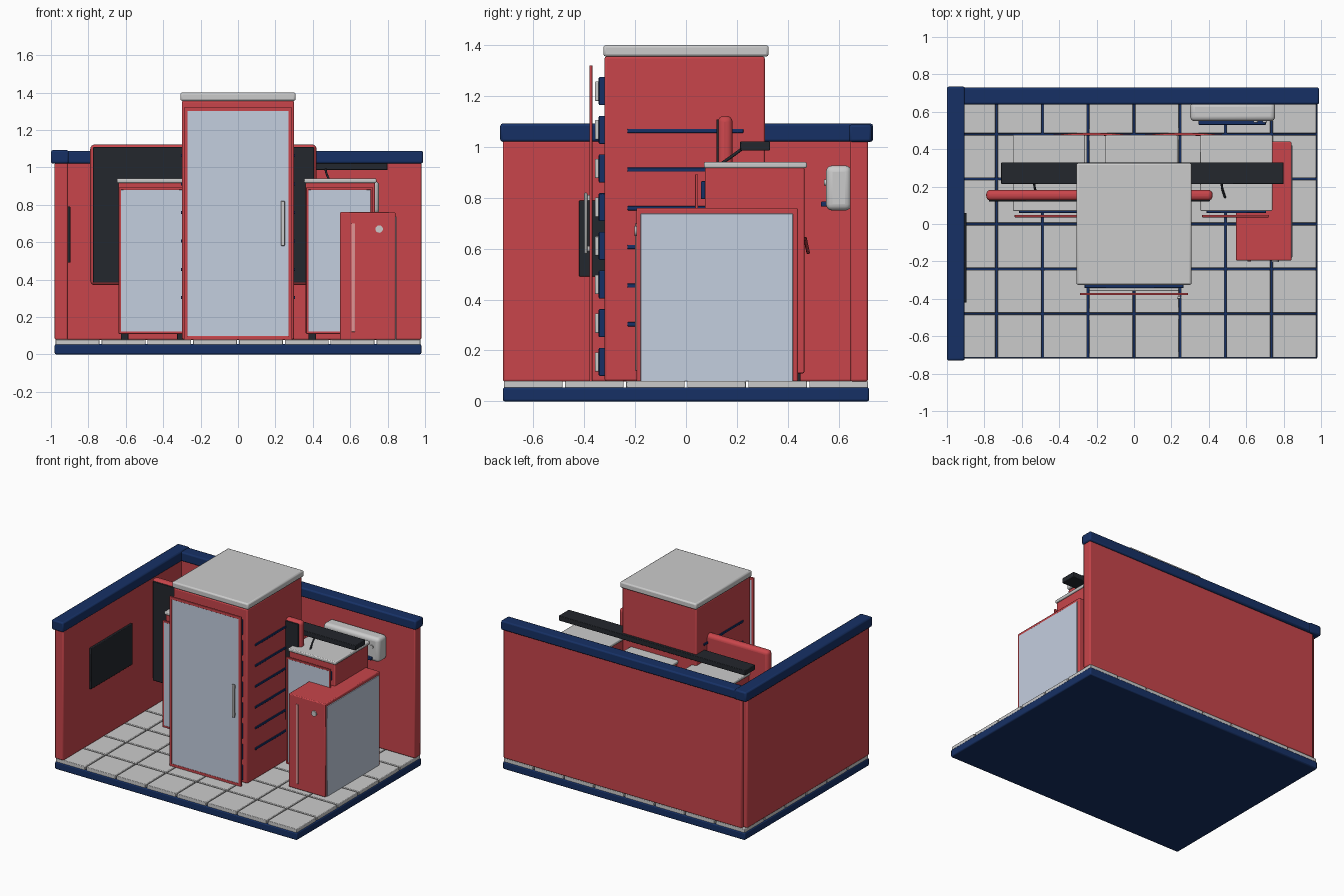
import bpy
from math import pi

if "Cube" in bpy.data.objects:
    bpy.data.objects.remove(bpy.data.objects["Cube"])


def mat(name, r, g, b):
    m = bpy.data.materials.new(name)
    m.diffuse_color = (r, g, b, 1)
    m.use_nodes = True
    m.node_tree.nodes["Principled BSDF"].inputs["Base Color"].default_value = m.diffuse_color
    return m


RED = mat("red_paint", 0.58, 0.06, 0.07)
NAVY = mat("navy_paint", 0.008, 0.03, 0.13)
DARK = mat("dark_plastic", 0.017, 0.02, 0.026)
GLASS = mat("pale_panel", 0.55, 0.62, 0.74)
PINK = mat("pink_strip", 0.75, 0.3, 0.3)


def finish(o, name, m, bevel=0, seg=2):
    o.name = name
    if m:
        o.data.materials.append(m)
    if bevel:
        b = o.modifiers.new("bevel", 'BEVEL')
        b.width, b.segments = bevel, seg
    bpy.ops.object.shade_smooth_by_angle()
    return o


def box(name, x, y, z, m=None, bevel=0.004, seg=2):
    """Box from (min, max) ranges on each axis."""
    bpy.ops.mesh.primitive_cube_add(size=1, location=[(a + b) / 2 for a, b in (x, y, z)])
    o = bpy.context.object
    o.scale = [b - a for a, b in (x, y, z)]
    bpy.ops.object.transform_apply(location=False, scale=True)
    return finish(o, name, m, bevel, seg)


def disc(name, loc, r, depth, m=None):
    bpy.ops.mesh.primitive_cylinder_add(vertices=20, radius=r, depth=depth,
                                        location=loc, rotation=(pi / 2, 0, 0))
    return finish(bpy.context.object, name, m)


def cable(name, pts, r, m):
    c = bpy.data.curves.new(name, 'CURVE')
    c.dimensions, c.bevel_depth, c.bevel_resolution = '3D', r, 2
    s = c.splines.new('BEZIER')
    s.bezier_points.add(len(pts) - 1)
    for p, co in zip(s.bezier_points, pts):
        p.co = co
        p.handle_left_type = p.handle_right_type = 'AUTO'
    o = bpy.data.objects.new(name, c)
    bpy.context.collection.objects.link(o)
    c.materials.append(m)


def framed_door(name, x, z, y, w):
    """Pale panel in a thin red frame, front face at y."""
    t = 0.012
    box(name + "_left_stile", (x[0], x[0] + w), (y, y + t), z, RED, 0.002)
    box(name + "_right_stile", (x[1] - w, x[1]), (y, y + t), z, RED, 0.002)
    box(name + "_bottom_rail", x, (y, y + t), (z[0], z[0] + w), RED, 0.002)
    box(name + "_top_rail", x, (y, y + t), (z[1] - w, z[1]), RED, 0.002)
    box(name + "_panel", (x[0] + w, x[1] - w), (y + 0.002, y + 0.009),
        (z[0] + w, z[1] - w), GLASS, 0)


# Floor slab and tiles
box("floor_slab", (-0.98, 0.98), (-0.72, 0.72), (0, 0.055), NAVY, 0.008)
for i in range(8):
    for j in range(6):
        x, y = -0.98 + i * 0.245, -0.72 + j * 0.24
        box("floor_tile", (x + 0.005, x + 0.24), (y + 0.005, y + 0.235), (0.05, 0.08))

# Walls with navy caps
box("left_wall", (-0.98, -0.91), (-0.72, 0.69), (0.078, 1.025), RED, 0.008)
box("back_wall", (-0.95, 0.98), (0.645, 0.715), (0.078, 1.025), RED, 0.008)
box("left_wall_cap", (-1.0, -0.905), (-0.73, 0.735), (1.02, 1.092), NAVY, 0.01)
box("back_wall_cap", (-0.99, 0.99), (0.64, 0.73), (1.02, 1.088), NAVY, 0.01)
box("wall_screen", (-0.912, -0.895), (-0.42, 0.06), (0.49, 0.79), DARK)

# Tall cabinet
box("cabinet_body", (-0.3, 0.3), (-0.32, 0.31), (0.08, 1.355), RED, 0.008)
box("cabinet_top", (-0.308, 0.308), (-0.325, 0.325), (1.355, 1.4), None, 0.01)
for i in range(8):
    z = 0.155 + i * 0.152
    box("cabinet_module", (-0.265, 0.265), (-0.343, -0.315), (z - 0.055, z + 0.055), NAVY)
    box("module_plate", (-0.24, 0.24), (-0.358, -0.34), (z - 0.038, z + 0.038))
for i in range(6):
    z = 0.303 + i * 0.152
    for s in (-1, 1):
        xs = sorted((s * 0.295, s * 0.306))
        box("side_vent", xs, (-0.23, 0.225), (z - 0.008, z + 0.008), NAVY, 0.002)
framed_door("cabinet_door", (-0.29, 0.29), (0.078, 1.32), -0.38, 0.02)
box("door_handle", (0.23, 0.25), (-0.4, -0.388), (0.58, 0.82))
for z in (0.6, 0.8):
    box("handle_mount", (0.234, 0.246), (-0.39, -0.375), (z - 0.01, z + 0.01), None, 0)

# Row of three small racks
for cx in (-0.455, 0.04, 0.547):
    box("rack_body", (cx - 0.185, cx + 0.185), (0.075, 0.465), (0.11, 0.92), RED, 0.006)
    box("rack_top", (cx - 0.193, cx + 0.193), (0.07, 0.475), (0.917, 0.94), None, 0.006)
    for sx in (-0.15, 0.15):
        for y in (0.11, 0.43):
            box("rack_foot", (cx + sx - 0.02, cx + sx + 0.02), (y - 0.02, y + 0.02),
                (0.078, 0.115), DARK)
    for i in range(6):
        z = 0.2 + i * 0.126
        box("rack_module", (cx - 0.16, cx + 0.16), (0.058, 0.08), (z - 0.035, z + 0.035), NAVY)
    framed_door("rack_door", (cx - 0.183, cx + 0.175), (0.11, 0.892), 0.036, 0.013)
    # drop cable from the overhead tray
    cable("drop_cable", [(cx - 0.08, 0.23, 1.0), (cx - 0.075, 0.19, 0.97),
                         (cx - 0.06, 0.14, 0.935)], 0.006, DARK)

# Overhead tray and sagging rear cables
box("cable_tray", (-0.71, 0.8), (0.213, 0.33), (0.985, 1.022), DARK)
for a, b in ((-0.47, 0.02), (0.02, 0.51)):
    cable("rear_cable", [(a, 0.468, 0.64), ((a + b) / 2, 0.48, 0.585), (b, 0.468, 0.64)],
          0.007, RED)

# Large display running behind the tall cabinet
box("display_body", (-0.79, 0.42), (0.125, 0.183), (0.37, 1.122), RED, 0.024, 4)
box("display_screen", (-0.775, 0.405), (0.12, 0.13), (0.383, 1.108), DARK, 0.003)

# Floor unit on the right
box("floor_unit_body", (0.545, 0.842), (-0.195, 0.44), (0.078, 0.76), RED, 0.006)
box("floor_unit_side_panel", (0.838, 0.847), (-0.178, 0.42), (0.078, 0.738), GLASS, 0.002)
box("floor_unit_strip", (0.607, 0.626), (-0.2, -0.19), (0.12, 0.7), PINK, 0.002)
disc("floor_unit_button", (0.755, -0.197, 0.67), 0.02, 0.012)

# Wall-mounted air unit
box("air_unit", (0.3, 0.755), (0.55, 0.65), (0.75, 0.927), None, 0.025, 4)
box("air_unit_vent", (0.345, 0.705), (0.53, 0.56), (0.765, 0.785), NAVY)
for x in (0.65, 0.7):
    disc("air_unit_button", (x, 0.548, 0.86), 0.012, 0.01)
